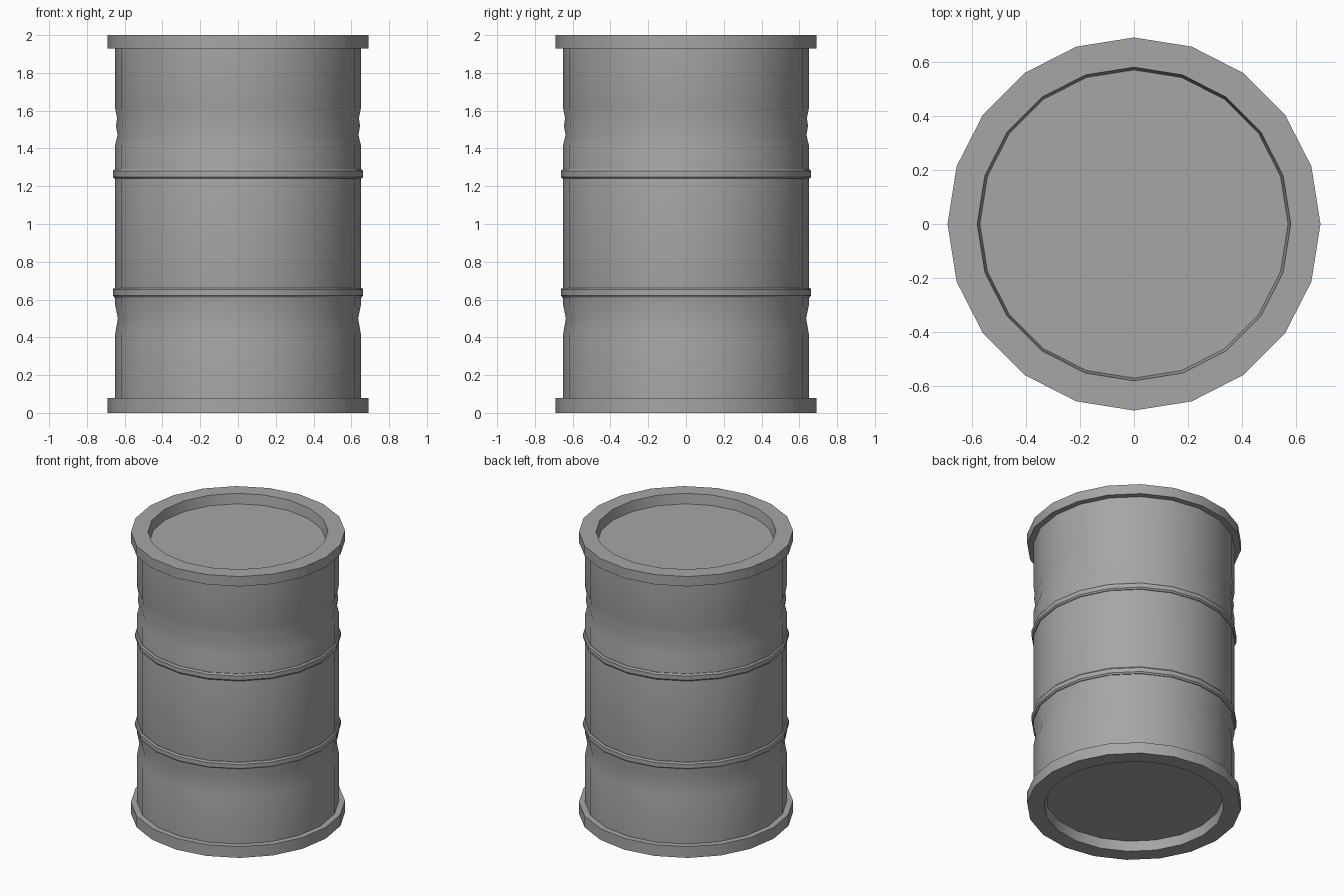
import bpy, bmesh, math

SIDES = 20

if "Cube" in bpy.data.objects:
    bpy.data.objects.remove(bpy.data.objects["Cube"])

# Single painted steel colour
steel = bpy.data.materials.new("grey steel")
steel.use_nodes = True
grey = (0.38, 0.38, 0.38, 1)
steel.diffuse_color = grey
steel.node_tree.nodes["Principled BSDF"].inputs["Base Color"].default_value = grey


def lathe(name, profile, ring=False):
    """Turn (radius, height) points about z; close as a ring or cap both ends."""
    bm = bmesh.new()
    loops = []
    for r, z in profile:
        angles = [math.tau * i / SIDES for i in range(SIDES)]
        loops.append([bm.verts.new((r * math.cos(a), r * math.sin(a), z)) for a in angles])
    pairs = list(zip(loops, loops[1:]))
    if ring:
        pairs.append((loops[-1], loops[0]))
    else:
        bm.faces.new(loops[0])
        bm.faces.new(loops[-1])
    for low, high in pairs:
        for i in range(SIDES):
            j = (i + 1) % SIDES
            bm.faces.new((low[i], low[j], high[j], high[i]))
    bmesh.ops.recalc_face_normals(bm, faces=bm.faces)
    mesh = bpy.data.meshes.new(name)
    bm.to_mesh(mesh)
    bm.free()
    mesh.materials.append(steel)
    obj = bpy.data.objects.new(name, mesh)
    bpy.context.collection.objects.link(obj)
    bpy.ops.object.select_all(action="DESELECT")
    obj.select_set(True)
    bpy.context.view_layer.objects.active = obj
    bpy.ops.object.shade_smooth_by_angle(angle=math.radians(30))
    return obj


# Drum wall with one shallow crease low down and a double crease higher up
wall = [(0.65, 0.07), (0.65, 0.42), (0.636, 0.5), (0.65, 0.57),
        (0.65, 1.42), (0.638, 1.47), (0.646, 1.52), (0.64, 1.56),
        (0.65, 1.61), (0.65, 1.93)]
lathe("drum_body", wall)

# Rounded bands around the wall
for name, z in (("lower_band", 0.637), ("upper_band", 1.265)):
    lathe(name, [(0.64, z - 0.025), (0.655, z - 0.025), (0.663, z - 0.015),
                 (0.663, z + 0.015), (0.655, z + 0.025), (0.64, z + 0.025)], ring=True)

# Raised rims, leaving the end discs recessed
for name, outer, inner in (("bottom_rim", 0, 0.08), ("top_rim", 2, 1.93)):
    lathe(name, [(0.58, outer), (0.69, outer), (0.69, inner), (0.57, inner)], ring=True)
